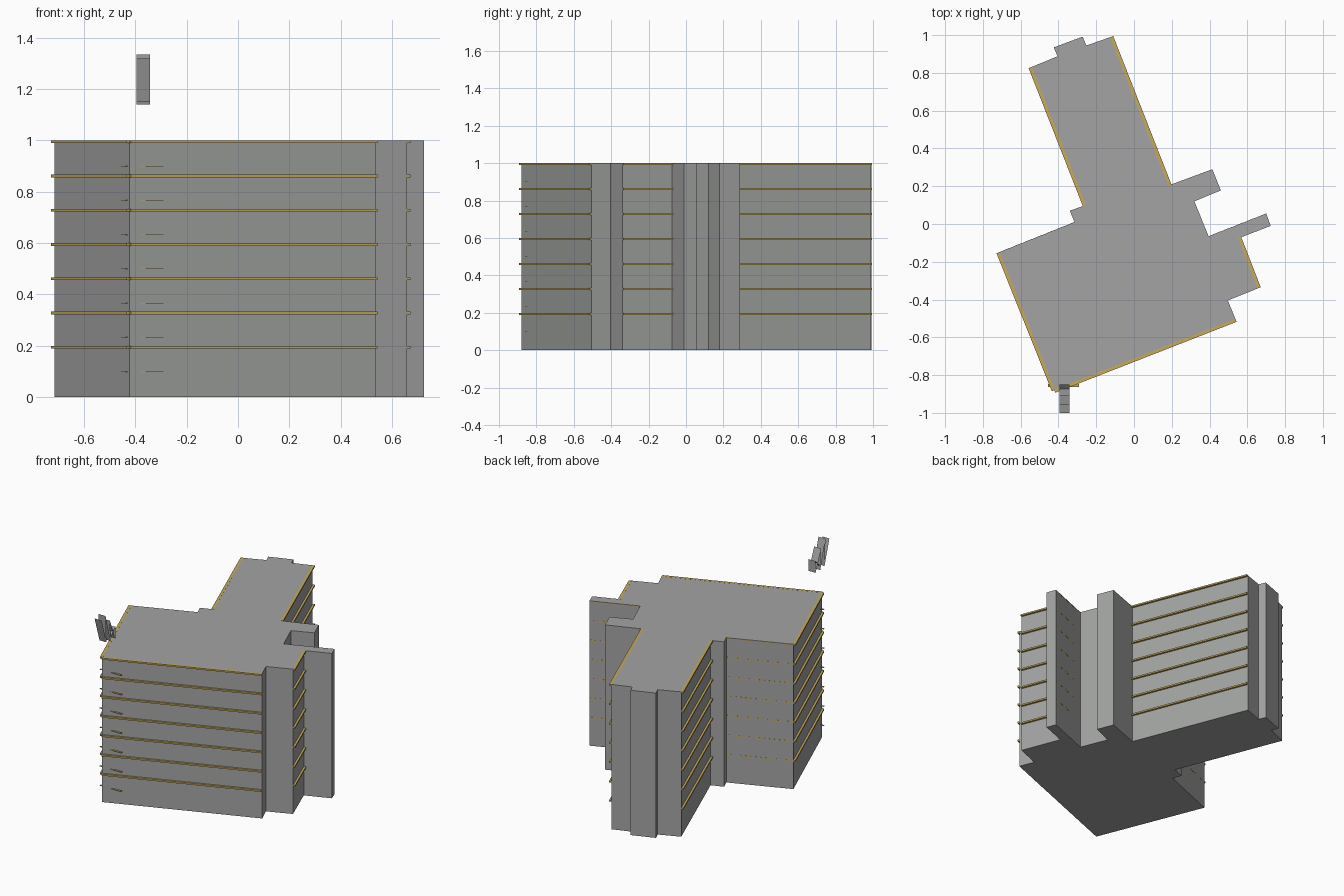
import bpy, bmesh, math
from mathutils import Vector

if "Cube" in bpy.data.objects:
    bpy.data.objects.remove(bpy.data.objects["Cube"])


def material(name, rgb):
    m = bpy.data.materials.new(name)
    m.diffuse_color = (*rgb, 1)
    m.use_nodes = True
    m.node_tree.nodes["Principled BSDF"].inputs["Base Color"].default_value = m.diffuse_color
    return m


GREY = material("concrete grey", (0.36, 0.37, 0.36))
GOLD = material("ochre trim", (0.56, 0.40, 0.11))


def finish(bm, name, mat, solid=True):
    if solid:
        bmesh.ops.recalc_face_normals(bm, faces=bm.faces)
    mesh = bpy.data.meshes.new(name)
    bm.to_mesh(mesh)
    bm.free()
    mesh.materials.append(mat)
    ob = bpy.data.objects.new(name, mesh)
    bpy.context.collection.objects.link(ob)
    return ob


def add_prism(bm, outline, z0, z1):
    base = bm.faces.new([bm.verts.new((x, y, z0)) for x, y in outline])
    top = bmesh.ops.extrude_face_region(bm, geom=[base])["geom"]
    verts = [g for g in top if isinstance(g, bmesh.types.BMVert)]
    bmesh.ops.translate(bm, verts=verts, vec=(0, 0, z1 - z0))


# Building block: stepped footprint, counter-clockwise from the front corner
front_corner, front_end = (-0.422, -0.88), (0.538, -0.505)
east_a, east_b = (0.658, -0.34), (0.555, -0.075)
wing_a, wing_b = (0.185, 0.205), (-0.123, 0.99)
back_a, back_b = (-0.545, 0.83), (-0.258, 0.10)
north_a, north_b = (-0.315, 0.01), (-0.715, -0.15)
fin_a, fin_b = (0.70, 0.055), (0.395, -0.065)
footprint = [
    front_corner, front_end, (0.497, -0.405), east_a, east_b,
    (0.724, -0.01), fin_a, fin_b, (0.32, 0.12), (0.46, 0.178), (0.415, 0.29),
    wing_a, wing_b, (-0.252, 0.945), (-0.272, 0.992), (-0.425, 0.935),
    (-0.405, 0.888), back_a, back_b, (-0.34, 0.07), north_a, north_b,
]
bm = bmesh.new()
add_prism(bm, footprint, 0, 1)
finish(bm, "building_block", GREY)

# Floor ledges along the main walls, and nearly flush bands on two others
LEVELS = [0.995 - 0.1335 * k for k in range(7)]


def ledges(name, a, b, depth):
    a, b = Vector(a), Vector(b)
    d = (b - a).normalized()
    out = Vector((d.y, -d.x)) * depth
    inn = Vector((-d.y, d.x)) * 0.004
    bm = bmesh.new()
    for z in LEVELS:
        add_prism(bm, [a + inn, a + out, b + out, b + inn], z - 0.005, z + 0.0055)
    finish(bm, name, GOLD)


ledges("front_ledges", front_corner, front_end, 0.014)
ledges("east_ledges", east_a, east_b, 0.014)
ledges("wing_east_ledges", wing_a, wing_b, 0.014)
ledges("wing_west_ledges", back_a, back_b, 0.014)
ledges("west_ledges", north_b, front_corner, 0.014)


# Flush dashed bands
def dashes(name, a, b, count):
    a, b = Vector(a), Vector(b)
    d = (b - a).normalized()
    out = Vector((d.y, -d.x)) * 0.001
    bm = bmesh.new()
    for z in LEVELS:
        for i in range(count):
            p, q = a.lerp(b, i / count), a.lerp(b, (i + 0.6) / count)
            add_prism(bm, [p, p + out, q + out, q], z - 0.004, z + 0.004)
    finish(bm, name, GOLD)


dashes("north_bands", north_a, north_b, 7)
dashes("fin_bands", fin_a, fin_b, 5)

# Thin shelves poking through the front corner between the ledges
bm = bmesh.new()
for z in LEVELS:
    add_prism(bm, [(-0.455, -0.862), (-0.29, -0.862), (-0.29, -0.848), (-0.455, -0.848)],
              z - 0.096, z - 0.094)
finish(bm, "corner_shelves", GOLD)

# Floating folded sheet above the front corner
fold = [(-1.0, 1.32), (-0.947, 1.15), (-0.957, 1.335), (-0.90, 1.14),
        (-0.91, 1.285), (-0.85, 1.14), (-0.85, 1.22), (-0.905, 1.165)]
bm = bmesh.new()
rows = [[bm.verts.new((x, y, z)) for x in (-0.395, -0.342)] for y, z in fold]
for (a, b), (c, d) in zip(rows, rows[1:]):
    bm.faces.new((a, b, d, c))
finish(bm, "folded_sheet", GREY, solid=False)
